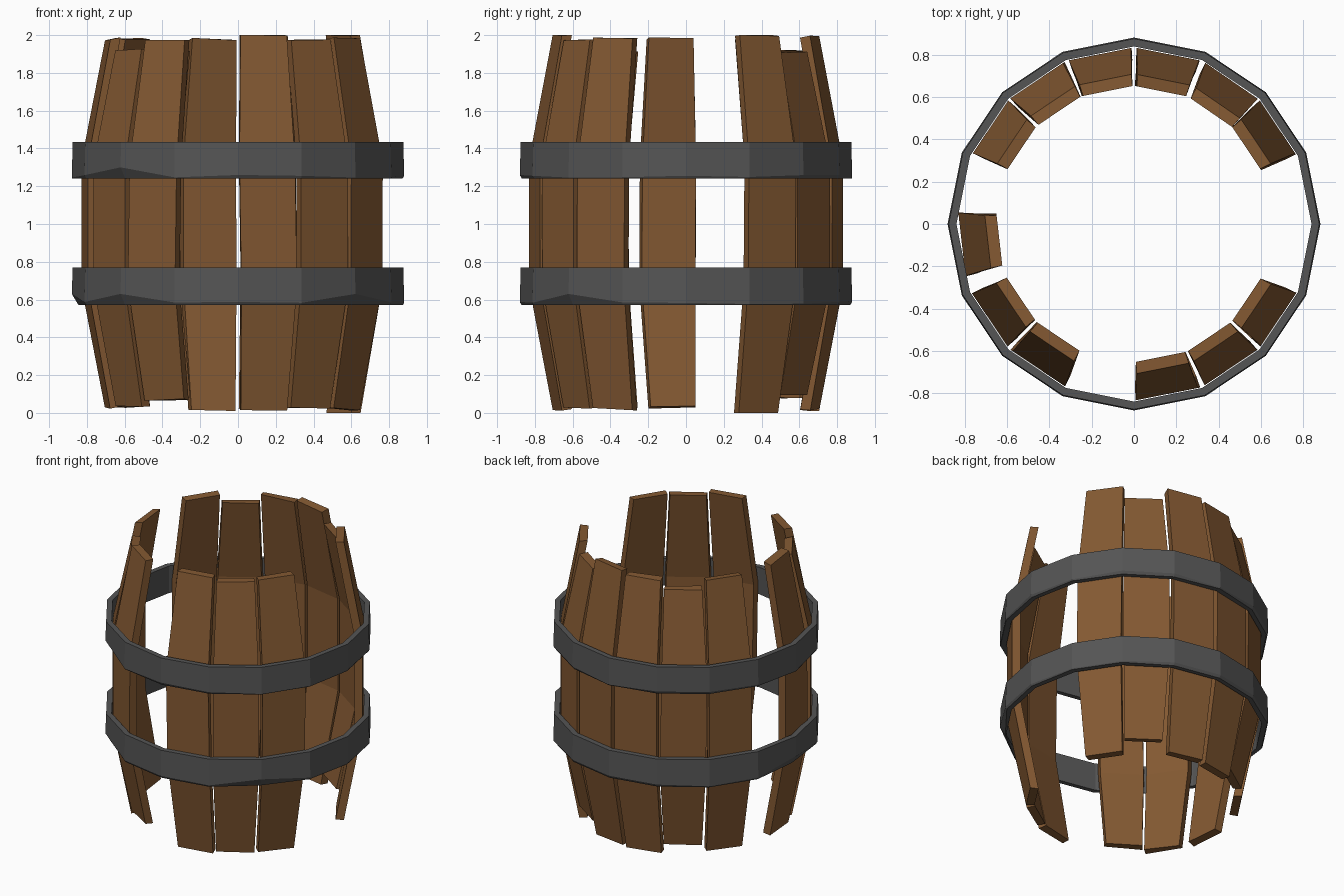
import bpy, bmesh, math, random

if "Cube" in bpy.data.objects:
    bpy.data.objects.remove(bpy.data.objects["Cube"])

random.seed(4)


def material(name, rgb):
    m = bpy.data.materials.new(name)
    m.diffuse_color = (*rgb, 1)
    m.use_nodes = True
    m.node_tree.nodes["Principled BSDF"].inputs["Base Color"].default_value = m.diffuse_color
    return m


wood = material("brown wood", (0.23, 0.10, 0.032))
iron = material("dark iron", (0.09, 0.09, 0.09))


def add_object(name, rings, mat, closed):
    """Skin a list of equal cross-sections, capped or joined into a loop."""
    bm = bmesh.new()
    vr = [[bm.verts.new(p) for p in ring] for ring in rings]
    n = len(vr[0])
    for i in range(len(vr) if closed else len(vr) - 1):
        a, b = vr[i], vr[(i + 1) % len(vr)]
        for j in range(n):
            k = (j + 1) % n
            bm.faces.new((a[j], a[k], b[k], b[j]))
    if not closed:
        bm.faces.new(vr[0])
        bm.faces.new(vr[-1])
    bmesh.ops.recalc_face_normals(bm, faces=bm.faces)
    me = bpy.data.meshes.new(name)
    bm.to_mesh(me)
    bm.free()
    me.materials.append(mat)
    ob = bpy.data.objects.new(name, me)
    bpy.context.collection.objects.link(ob)


def stave(name, angle, bottom, top):
    """Bent plank: vertical between the hoops, leaning in at both ends."""
    t = math.radians(angle)
    c, s = math.cos(t), math.sin(t)
    rings = []
    for z, r, w in ((bottom, 0.695, 0.125), (0.67, 0.818, 0.15),
                    (1.33, 0.818, 0.15), (top, 0.695, 0.125)):
        end = z in (bottom, top)
        shift = random.uniform(-0.006, 0.006)
        ring = []
        for rr, side in ((r, -1), (r, 1), (r - 0.055, 1), (r - 0.055, -1)):
            u = side * w * (0.95 if rr < r else 1) + shift
            dz = random.uniform(-0.008, 0.008) if end else 0
            zz = min(2.0, max(0.0, z + dz))
            ring.append((rr * c - u * s, rr * s + u * c, zz))
        rings.append(ring)
    add_object(name, rings, wood, False)


# Staves: sixteen slots with four missing (angle, bottom, top)
STAVES = [(33.75, 0.0, 2.0), (55.5, 0.10, 1.91), (78.75, 0.02, 1.99),
          (101.25, 0.01, 1.98), (123.75, 0.08, 1.92), (146.25, 0.03, 1.98),
          (186.5, 0.03, 1.98), (213.75, 0.03, 1.92), (236.25, 0.07, 1.98),
          (281.25, 0.02, 2.0), (303.75, 0.03, 1.98), (326.25, 0.02, 1.98)]
for i, (a, b, t) in enumerate(STAVES):
    stave(f"stave_{i + 1}", a, b, t)


def hoop(name, z0, z1, chips):
    """Sixteen-sided iron band with a worn lower outer edge."""
    rings = []
    for i in range(16):
        t = i * math.tau / 16
        wear = 0.06 if i in chips else random.uniform(0.005, 0.02)
        section = ((0.838, z1), (0.875, z1), (0.88, z0 + wear),
                   (0.88 - wear * 0.6, z0), (0.838, z0))
        rings.append([(r * math.cos(t), r * math.sin(t), z) for r, z in section])
    add_object(name, rings, iron, True)


# Hoops
hoop("lower_hoop", 0.57, 0.77, (8, 10, 14))
hoop("upper_hoop", 1.24, 1.435, (10,))
